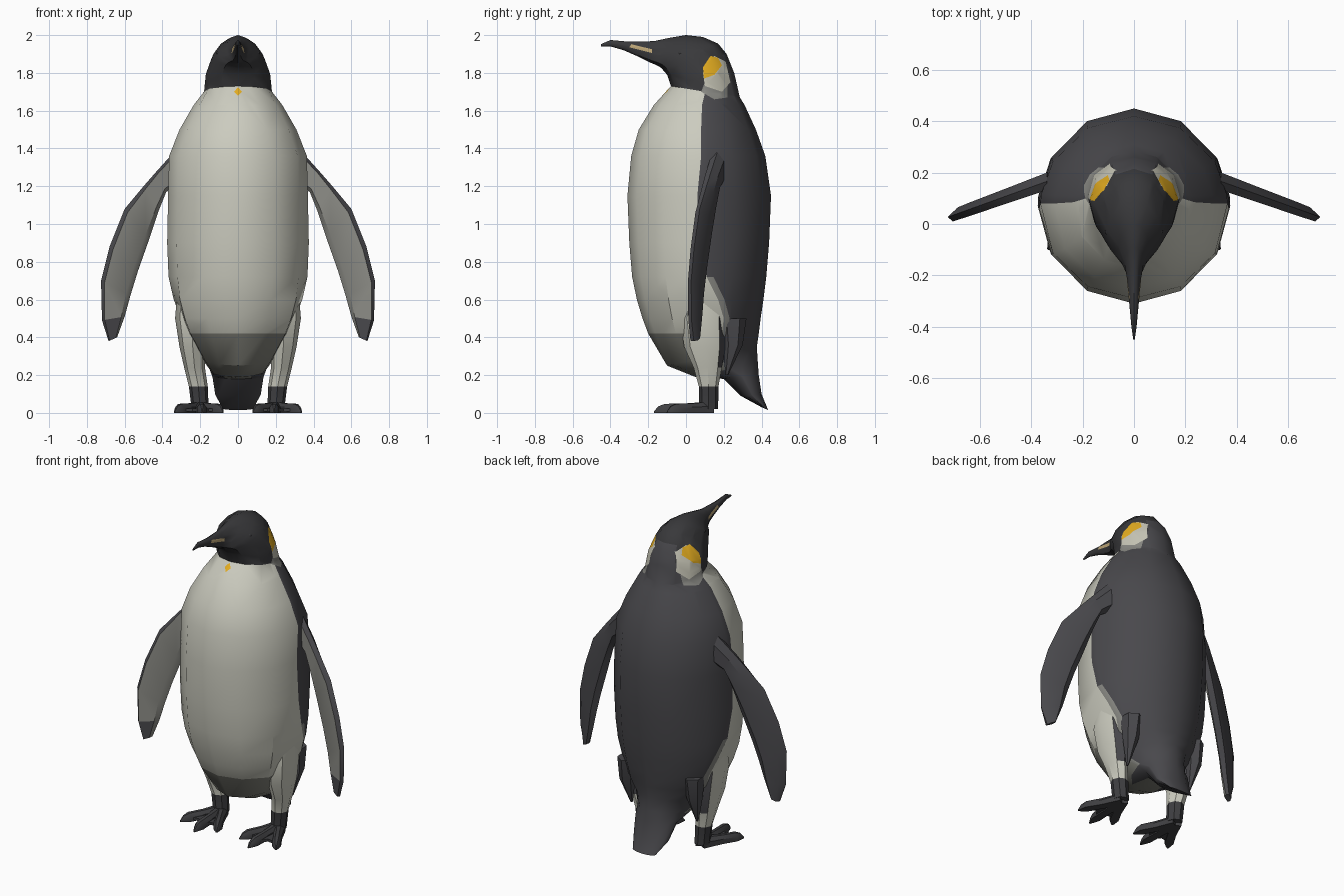
import bpy, bmesh
from math import sin, cos, pi, sqrt, radians
from mathutils import Vector

cube = bpy.data.objects.get("Cube")
if cube:
    bpy.data.objects.remove(cube)

# Materials
COLOURS = {
    "back_charcoal": (.066, .065, .072), "head_black": (.04, .04, .043),
    "belly_cream": (.60, .60, .52), "belly_shade": (.22, .22, .19),
    "edge_grey": (.24, .24, .22), "flipper_grey": (.27, .27, .245),
    "ear_cream": (.56, .55, .46), "ear_orange": (.78, .42, .015),
    "bill_tan": (.52, .39, .19), "foot_black": (.05, .05, .054),
}
NAMES = list(COLOURS)
MATS = []
for label, rgb in COLOURS.items():
    m = bpy.data.materials.new(label)
    m.use_nodes = True
    m.diffuse_color = (*rgb, 1)
    m.node_tree.nodes["Principled BSDF"].inputs["Base Color"].default_value = (*rgb, 1)
    MATS.append(m)


def finish(bm, name, mirror=False, angle=35):
    """Turn a bmesh into a shaded object, mirrored across x if asked."""
    bmesh.ops.recalc_face_normals(bm, faces=bm.faces[:])
    mesh = bpy.data.meshes.new(name)
    bm.to_mesh(mesh)
    bm.free()
    for m in MATS:
        mesh.materials.append(m)
    ob = bpy.data.objects.new(name, mesh)
    bpy.context.collection.objects.link(ob)
    bpy.ops.object.select_all(action="DESELECT")
    ob.select_set(True)
    bpy.context.view_layer.objects.active = ob
    bpy.ops.object.shade_smooth_by_angle(angle=radians(angle))
    if mirror:
        ob.modifiers.new("mirror", "MIRROR").use_mirror_merge = False
    return ob


def loft(bm, rings, colour):
    """Skin closed rings; colour(column, centre) names each face's material."""
    rows = [[bm.verts.new(p) for p in ring] for ring in rings]
    n = len(rows[0])
    for low, high in zip(rows, rows[1:]):
        for j in range(n):
            k = (j + 1) % n
            f = bm.faces.new((low[j], low[k], high[k], high[j]))
            f.material_index = NAMES.index(colour(j, f.calc_center_median()))
    for cap in (rows[0], rows[-1]):
        f = bm.faces.new(cap)
        f.material_index = NAMES.index(colour(0, f.calc_center_median()))


def oval(x, y, z, rx, ry, n=8):
    return [(x + rx * sin(2 * pi * i / n), y - ry * cos(2 * pi * i / n), z) for i in range(n)]


def paint(bm, poly, axes, label, near=lambda f: True):
    """Cut a convex counter-clockwise outline into the skin and colour it."""
    u, v = axes
    pts = [Vector(p) for p in poly]

    def overlaps(f):
        return near(f) and all(
            min(w.co[a] for w in f.verts) < max(p[i] for p in pts) + .005
            and max(w.co[a] for w in f.verts) > min(p[i] for p in pts) - .005
            for i, a in enumerate(axes))

    edges = list(zip(pts, pts[1:] + pts[:1]))
    for p, q in edges:
        co, no = Vector(), Vector()
        co[u], co[v] = p
        no[u], no[v] = q.y - p.y, p.x - q.x
        faces = [f for f in bm.faces if overlaps(f)]
        geom = faces + list({e for f in faces for e in f.edges}) + list({w for f in faces for w in f.verts})
        bmesh.ops.bisect_plane(bm, geom=geom, plane_co=co, plane_no=no, dist=1e-5)
    for f in bm.faces:
        c = f.calc_center_median()
        c2 = Vector((c[u], c[v]))
        if near(f) and all((q - p).cross(c2 - p) > 0 for p, q in edges):
            f.material_index = NAMES.index(label)


# Body: tilted oval rings from tail through trunk and head to the bill tip
def body_ring(front, back, width, seam=0):
    f, b = Vector((0, *front)), Vector((0, *back))
    ts = (-1, -.87, -.5, seam, seam + .1, .5, .87, 1)
    half = [(f + b) / 2 + (b - f) / 2 * t + Vector((width * sqrt(1 - t * t), 0, 0)) for t in ts]
    return half + [Vector((-p.x, p.y, p.z)) for p in half[-2:0:-1]]


# front y, front z, back y, back z, half width
TAIL = [(.40, .03, .435, .015, .08), (.29, .09, .40, .10, .12), (.20, .18, .385, .20, .135),
        (.05, .19, .38, .27, .15), (-.10, .25, .375, .35, .20)]
# height, front y, back y, half width, colour seam y
TRUNK = [(.42, -.20, .385, .29, .19), (.50, -.23, .395, .325, .20), (.60, -.26, .41, .355, .17),
         (.72, -.285, .425, .37, .11), (.90, -.30, .44, .375, .07), (1.15, -.31, .45, .37, .06),
         (1.36, -.29, .42, .365, .08), (1.5, -.25, .37, .31, .08), (1.63, -.17, .31, .235, .085)]
HEAD = [(-.08, 1.73, .285, 1.67, .18), (-.10, 1.79, .255, 1.80, .17), (-.13, 1.825, .215, 1.90, .145),
        (-.145, 1.835, .17, 1.955, .13), (-.165, 1.845, .09, 1.99, .105), (-.19, 1.855, 0, 2, .06),
        (-.22, 1.87, -.09, 1.985, .037), (-.25, 1.885, -.17, 1.968, .028),
        (-.33, 1.92, -.30, 1.965, .018), (-.40, 1.94, -.40, 1.974, .01), (-.45, 1.94, -.45, 1.952, .003)]


def body_colour(j, c):
    col = min(j, 13 - j)
    if c.z > 1.7 and c.y < .2:
        return "head_black"
    if col > 3 or (c.y > .16 and c.z < .25):
        return "back_charcoal"
    if col == 3:
        return "edge_grey" if c.z < .8 else "back_charcoal"
    return "belly_shade" if c.z < .41 else "belly_cream"


rings = [body_ring(r[:2], r[2:4], r[4]) for r in TAIL]
for z, f, b, w, s in TRUNK:
    rings.append(body_ring((f, z), (b, z), w, (s - (f + b) / 2) / ((b - f) / 2)))
rings += [body_ring(r[:2], r[2:4], r[4]) for r in HEAD]
bm = bmesh.new()
loft(bm, rings, body_colour)

# Ear patches, bill stripes and throat spot
SIDE, FRONT = (1, 2), (0, 2)
paint(bm, [(.08, 1.70), (.15, 1.66), (.22, 1.67), (.22, 1.73), (.10, 1.75)], SIDE, "edge_grey")
paint(bm, [(.10, 1.73), (.19, 1.70), (.235, 1.75), (.21, 1.86), (.15, 1.89), (.09, 1.80)], SIDE, "ear_cream")
paint(bm, [(.095, 1.77), (.15, 1.79), (.19, 1.84), (.17, 1.88), (.13, 1.89), (.09, 1.83)], SIDE, "ear_orange")
paint(bm, [(-.30, 1.935), (-.18, 1.905), (-.18, 1.925), (-.29, 1.952)], SIDE, "bill_tan")
paint(bm, [(-.02, 1.70), (0, 1.68), (.02, 1.70), (0, 1.725)], FRONT, "ear_orange",
      lambda f: f.calc_center_median().y < 0)
finish(bm, "body")

# Eyes
bm = bmesh.new()
bmesh.ops.create_icosphere(bm, subdivisions=2, radius=.014)
bmesh.ops.translate(bm, verts=bm.verts[:], vec=(.1, -.03, 1.905))
for f in bm.faces:
    f.material_index = NAMES.index("head_black")
finish(bm, "eyes", mirror=True)

# Flippers: outer x, z and inner x, z at each station
FLIPPER = [(.34, 1.38, .33, 1.2), (.43, 1.28, .38, 1.17), (.50, 1.2, .42, 1.07), (.60, 1.08, .47, .92),
           (.68, .88, .53, .75), (.725, .70, .57, .62), (.72, .49, .60, .51), (.685, .38, .64, .40)]


def flipper_ring(i, ox, oz, ix, iz):
    thick = .034 - .002 * i
    ring = []
    for t, side in ((0, 0), (.12, -1), (.85, -1), (1, 0), (.8, 1), (.25, 1)):
        x, z = ox + (ix - ox) * t, oz + (iz - oz) * t
        ring.append((x, .155 - .36 * (x - .37) + side * thick, z))
    return ring


bm = bmesh.new()
loft(bm, [flipper_ring(i, *s) for i, s in enumerate(FLIPPER)],
     lambda j, c: "flipper_grey" if j in (1, 2) and c.z > .45 else "back_charcoal")
finish(bm, "flippers", mirror=True)


# Legs: pale thighs, dark at the rear and at the ankle
def leg_colour(j, c):
    if c.z < .14:
        return "foot_black"
    return "back_charcoal" if c.y > .175 else "belly_cream"


bm = bmesh.new()
loft(bm, [oval(.25, .10, .66, .07, .10), oval(.245, .09, .50, .088, .12), oval(.24, .10, .35, .07, .11),
          oval(.23, .115, .24, .055, .075), oval(.21, .12, .14, .05, .052), oval(.20, .12, .02, .045, .05)],
     leg_colour)
finish(bm, "legs", mirror=True)

# Flank feathers hanging behind the thighs
bm = bmesh.new()
loft(bm, [oval(.23, .25, .50, .06, .07, 6), oval(.235, .25, .36, .045, .05, 6), oval(.23, .215, .2, .006, .008, 6)],
     lambda j, c: "back_charcoal")
finish(bm, "flank_feathers", mirror=True)

# Feet: three tapered toes joined by a thin web
ANKLE = Vector((.20, .13, 0))
TIPS = [Vector((.08, -.10, 0)), Vector((.19, -.17, 0)), Vector((.335, -.10, 0))]
bm = bmesh.new()
for tip in TIPS:
    along = tip - ANKLE
    across = Vector((-along.y, along.x, 0)).normalized()
    toe = []
    for t, w, h in ((0, .035, .06), (.45, .024, .05), (.8, .026, .048), (.92, .014, .035), (1, .004, .008)):
        c = ANKLE + along * t
        toe.append([c + across * (w * k) + Vector((0, 0, h * up))
                    for k, up in ((-1, 0), (-1, .6), (-.4, 1), (.4, 1), (1, .6), (1, 0))])
    loft(bm, toe, lambda j, c: "foot_black")
web = [ANKLE] + [ANKLE.lerp(p, t) for p, t in
                 ((TIPS[0], .8), ((TIPS[0] + TIPS[1]) / 2, .66), (TIPS[1], .8),
                  ((TIPS[1] + TIPS[2]) / 2, .66), (TIPS[2], .8))]
loft(bm, [[p + Vector((0, 0, h)) for p in web] for h in (.008, .024)], lambda j, c: "foot_black")
finish(bm, "feet", mirror=True)
